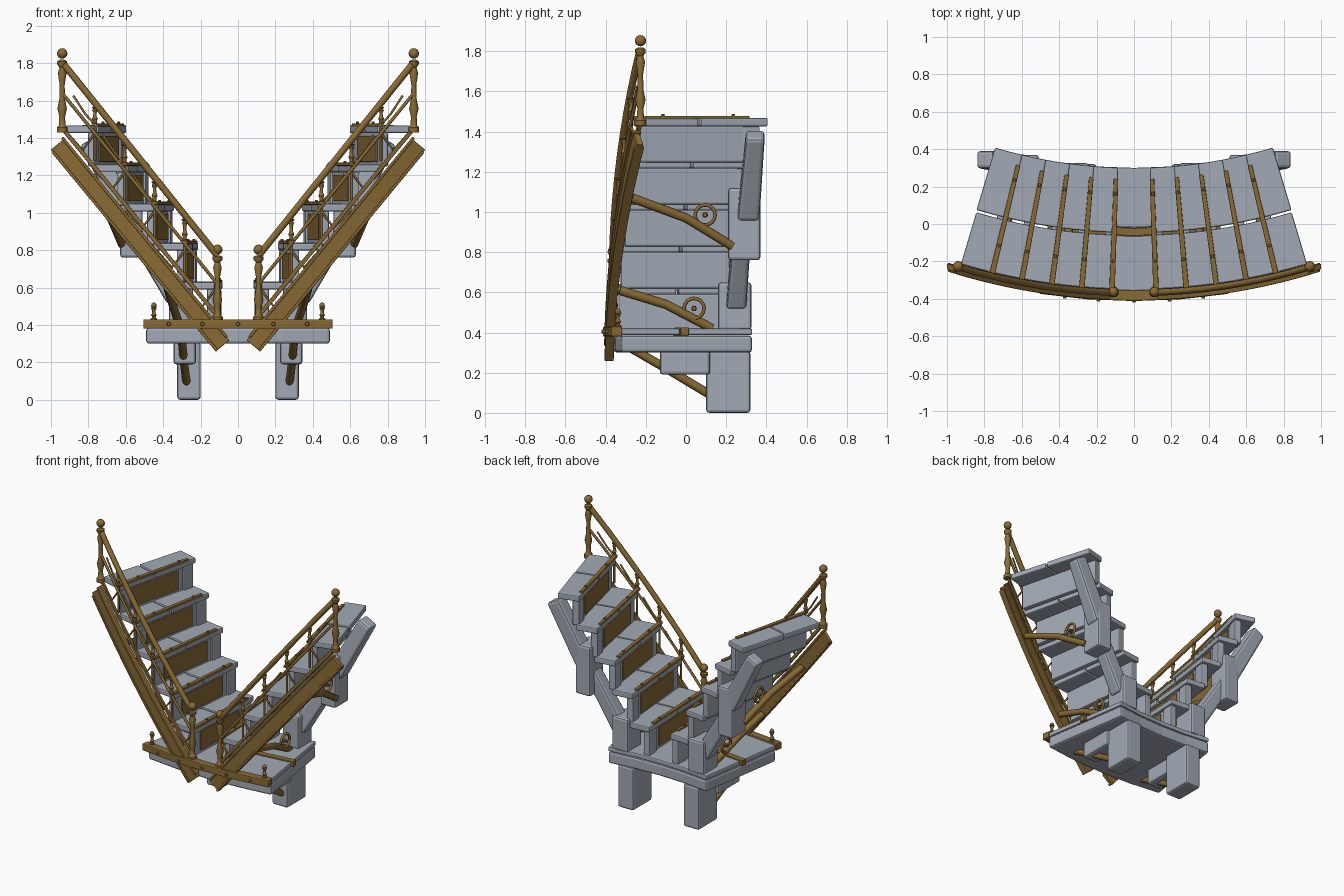
import bpy, bmesh
from math import sin, cos, asin, radians, pi
from mathutils import Vector, Matrix

if "Cube" in bpy.data.objects:
    bpy.data.objects.remove(bpy.data.objects["Cube"])


def material(name, rgb):
    m = bpy.data.materials.new(name)
    m.use_nodes = True
    m.diffuse_color = (*rgb, 1)
    m.node_tree.nodes["Principled BSDF"].inputs["Base Color"].default_value = (*rgb, 1)
    return m


STONE = material("blue grey stone", (0.36, 0.40, 0.46))
BRONZE = material("aged bronze", (0.25, 0.145, 0.035))

CENTRE_Y = 2.9              # centre of the curved plan
INNER, OUTER = 2.6, 3.26    # back and front radius of the stairs
STEP, RISE = 2.85, 0.209    # degrees and height per step
TREAD_Z = 0.59              # underside of the lowest tread


def polar(deg, r, z):
    a = radians(deg)
    return Vector((r * sin(a), CENTRE_Y - r * cos(a), z))


def at_x(x, r, z):
    return Vector((x, CENTRE_Y - (r * r - x * x) ** 0.5, z))


def dress(ob, mat, mirror, bevel=0, smooth=False):
    ob.data.materials.append(mat)
    if bevel:
        b = ob.modifiers.new("soft edges", "BEVEL")
        b.width, b.segments, b.limit_method = bevel, 2, "ANGLE"
        b.angle_limit = radians(40)
    if mirror:
        ob.modifiers.new("other side", "MIRROR")
    if smooth:
        bpy.ops.object.select_all(action="DESELECT")
        bpy.context.view_layer.objects.active = ob
        ob.select_set(True)
        bpy.ops.object.shade_smooth_by_angle(angle=radians(40))
    return ob


def finish(bm, name, mat, mirror=True, bevel=0, smooth=False):
    bmesh.ops.recalc_face_normals(bm, faces=bm.faces)
    me = bpy.data.meshes.new(name)
    bm.to_mesh(me)
    bm.free()
    ob = bpy.data.objects.new(name, me)
    bpy.context.collection.objects.link(ob)
    return dress(ob, mat, mirror, bevel, smooth)


def loft(name, rings, mat, mirror=True, bevel=0):
    """Skin a row of four-cornered sections and close both ends."""
    bm = bmesh.new()
    rows = [[bm.verts.new(p) for p in ring] for ring in rings]
    for a, b in zip(rows, rows[1:]):
        for k in range(4):
            bm.faces.new((a[k], a[k - 1], b[k - 1], b[k]))
    bm.faces.new(rows[0])
    bm.faces.new(rows[-1])
    return finish(bm, name, mat, mirror, bevel)


def arc_block(name, a0, a1, r0, r1, z0, z1, mat, n=1, mirror=True, bevel=0.008):
    rings = []
    for i in range(n + 1):
        a = a0 + (a1 - a0) * i / n
        rings.append([polar(a, r, z) for r, z in ((r0, z0), (r1, z0), (r1, z1), (r0, z1))])
    return loft(name, rings, mat, mirror, bevel)


def raked_board(name, start, end, width, r0, r1, mat, n=14):
    """Board that climbs along the curved front, ends cut square."""
    (x0, z0), (x1, z1) = start, end
    side = Vector((z0 - z1, x1 - x0)).normalized() * width / 2
    rings = []
    for i in range(n + 1):
        x, z = x0 + (x1 - x0) * i / n, z0 + (z1 - z0) * i / n
        rings.append([at_x(x + side.x * s, r, z + side.y * s)
                      for s, r in ((-1, r0), (-1, r1), (1, r1), (1, r0))])
    return loft(name, rings, mat, bevel=0.004)


def box(name, x, y, z, mat, mirror=True, bevel=0.015):
    rings = [[(x[0], y[0], h), (x[1], y[0], h), (x[1], y[1], h), (x[0], y[1], h)] for h in z]
    return loft(name, rings, mat, mirror, bevel)


def beam(name, p, q, w, d, mat, taper=1.0):
    """Leaning stone, w along its own side and d along y."""
    p, q = Vector(p), Vector(q)
    side = (q - p).cross(Vector((0, 1, 0))).normalized() * w / 2
    deep = Vector((0, d / 2, 0))
    rings = [[c + side * s * t + deep * e * t for s, e in ((-1, -1), (1, -1), (1, 1), (-1, 1))]
             for c, t in ((p, 1), (q, taper))]
    return loft(name, rings, mat, bevel=0.018)


def rod(name, points, radius, mat=BRONZE, mirror=True):
    cu = bpy.data.curves.new(name, "CURVE")
    cu.dimensions, cu.bevel_depth, cu.bevel_resolution = "3D", radius, 2
    cu.use_fill_caps = True
    sp = cu.splines.new("POLY")
    sp.points.add(len(points) - 1)
    for p, co in zip(sp.points, points):
        p.co = (*co, 1)
    ob = bpy.data.objects.new(name, cu)
    bpy.context.collection.objects.link(ob)
    return dress(ob, mat, mirror)


def turned(name, base, height, scale, ball, mat=BRONZE):
    """Lathe-turned post with a ball on top."""
    profile = [(0, 0), (1.3, 0), (1.3, .06), (.8, .09), (.7, .2), (1.15, .3), (.7, .42),
               (.6, .6), (1.05, .75), (.65, .82), (1.2, .86), (1.2, .9), (.6, .92)]
    bm = bmesh.new()
    top = height - ball
    vs = [bm.verts.new((r * scale, 0, h * top)) for r, h in profile]
    es = [bm.edges.new(e) for e in zip(vs, vs[1:])]
    bmesh.ops.spin(bm, geom=vs + es, cent=(0, 0, 0), axis=(0, 0, 1), angle=2 * pi, steps=12)
    bmesh.ops.remove_doubles(bm, verts=bm.verts, dist=1e-5)
    bmesh.ops.create_uvsphere(bm, u_segments=12, v_segments=8, radius=ball,
                              matrix=Matrix.Translation((0, 0, height - ball)))
    bmesh.ops.translate(bm, verts=bm.verts, vec=base)
    return finish(bm, name, mat, smooth=True)


def disc(name, centre, axis, radius, depth):
    bm = bmesh.new()
    rot = Vector(axis).to_track_quat("Z", "Y").to_matrix().to_4x4()
    bmesh.ops.create_cone(bm, cap_ends=True, segments=10, radius1=radius, radius2=radius * .7,
                          depth=depth, matrix=Matrix.Translation(centre) @ rot)
    return finish(bm, name, BRONZE)


# Landing: slab, paving, cross strip, front rail
arc_block("landing_slab", -8.7, 8.7, INNER, 3.26, .30, .385, STONE, 4, False, .015)
arc_block("landing_back_paving", -8.7, 8.7, INNER, 2.92, .387, .42, STONE, 4, False)
arc_block("landing_front_paving", -8.7, 8.7, 2.965, 3.26, .387, .42, STONE, 4, False)
arc_block("landing_strip", -9, 9, 2.922, 2.963, .385, .425, BRONZE, 4, False, .004)
arc_block("landing_front_rail", -8.8, 8.8, 3.255, 3.312, .38, .43, BRONZE, 4, False, .006)
for x in (0, .19, .37):
    disc("rail_stud", at_x(x, 3.314, .405), (0, -1, 0), .012, .012)
turned("landing_peg", at_x(.45, 3.27, .43), .09, .014, .014)

# Legs under the landing
box("leg", (.20, .325), (.10, .32), (0, .31), STONE)
box("leg_corbel", (.225, .345), (-.13, .12), (.19, .31), STONE)
rod("leg_brace", [(.30, -.27, .32), (.29, -.08, .21), (.275, .12, .09)], .022)

# Steps
for i in range(5):
    a = 1.85 + STEP * i
    z = TREAD_Z + RISE * i
    low = .415 if i == 0 else z - RISE + .03
    arc_block("tread_back", a, a + 3.35, INNER, 2.948, z, z + .042, STONE, 2)
    arc_block("tread_front", a, a + 3.3, 2.96, OUTER - .01, z, z + .04, STONE, 2)
    arc_block("riser", a + .4, a + 1.1, INNER + .03, OUTER - .02, low, z + .002, STONE)
    arc_block("riser_panel", a + .24, a + .42, 2.74, 3.16, low + .025, z - .015, BRONZE, bevel=.003)
    arc_block("riser_end_post", a + .1, a + 1.2, INNER + .015, INNER + .1, low, z, STONE)
    arc_block("nosing", a - .04, a + .48, INNER + .06, OUTER + .015, z + .034, z + .052, BRONZE, bevel=.004)
    for r in (2.74, 3.1):
        disc("nosing_stud", polar(a + .22, r, z + .055), (0, 0, 1), .01, .012)
    # Front-end trim below each tread
    edge = OUTER + .002
    rod("tread_bracket", [polar(a + 3, edge, z), polar(a + 1.5, edge, z - .09), polar(a + .3, edge, z)], .007)
    rod("tread_stay", [polar(a + .3, edge, z + .03), polar(a + .3, edge, z - .15)], .007)
    if i:
        foot = polar(a + .3, 3.265, z + .045)
        top = .775 + (foot.x - .11) * 1.24
        turned("baluster", foot, top - foot.z, .014, .012)
        rod("baluster_scroll", [foot, polar(a + 1.2, 3.265, z + .1), polar(a + 2.4, 3.265, z + .2)], .006)

# Raked stringer with edge mouldings
raked_board("stringer", (.08, .29), (.967, 1.365), .088, 3.268, 3.298, BRONZE)
raked_board("stringer_lower_moulding", (.112, .262), (.99, 1.326), .016, 3.262, 3.308, BRONZE)
raked_board("stringer_upper_moulding", (.06, .335), (.94, 1.402), .016, 3.262, 3.308, BRONZE)
raked_board("stringer_inner_rail", (.12, .46), (.93, 1.44), .022, 3.255, 3.275, BRONZE)

# Newels and handrails
turned("lower_newel", at_x(.11, 3.265, .42), .41, .022, .027)
turned("upper_newel", at_x(.94, 3.265, 1.43), .45, .022, .028)


def rail(name, z0, z1, radius):
    rod(name, [at_x(.11 + .83 * t / 10, 3.268, z0 + (z1 - z0) * t / 10) for t in range(11)], radius)


rail("handrail", .77, 1.805, .018)
rail("mid_rail", .62, 1.64, .009)

# Stacked supports behind the flights
box("lower_pier", (.24, .37), (.16, .325), (.41, .65), STONE)
beam("lower_raking_stone", (.33, .25, .54), (.56, .28, .92), .11, .10, STONE, .9)
box("upper_pier", (.51, .63), (.21, .37), (.76, 1.12), STONE)
beam("upper_raking_stone", (.58, .31, .98), (.80, .345, 1.385), .12, .11, STONE, .85)

# Braces with rings between stringer and piers
for name, pts, ring in (
        ("upper", [(.74, -.27, 1.07), (.68, .0, .97), (.62, .23, .83)], (.65, .095, .985)),
        ("lower", [(.38, -.33, .61), (.36, -.1, .54), (.32, .13, .42)], (.35, .04, .52))):
    rod(name + "_brace", pts, .023)
    loop = [(ring[0], ring[1] + .05 * cos(t * pi / 8), ring[2] + .05 * sin(t * pi / 8)) for t in range(16)]
    hoop = rod(name + "_ring", loop, .009)
    hoop.data.splines[0].use_cyclic_u = True
    disc(name + "_ring_boss", ring, (1, 0, 0), .014, .03)
